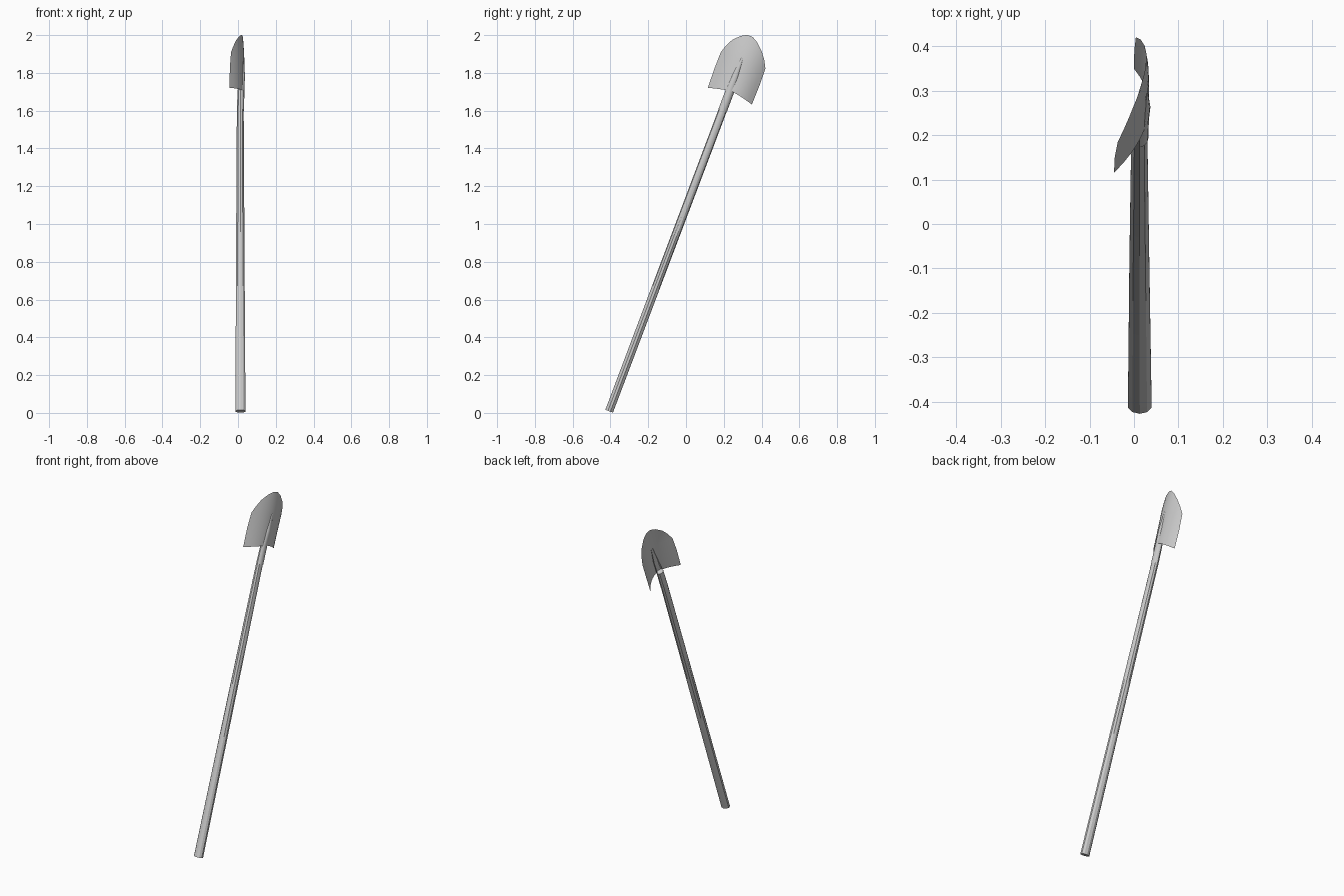
import bpy, math
from mathutils import Vector

if "Cube" in bpy.data.objects:
    bpy.data.objects.remove(bpy.data.objects["Cube"])

# Shovel frame: s runs along the shaft, t across the blade, x is depth
NECK = Vector((0, 0.235, 1.71))
ALONG = Vector((0, 0.353, 0.9356))
ACROSS = Vector((0, 0.9356, -0.353))


def place(x, s, t):
    return NECK + ALONG * s + ACROSS * t + Vector((x, 0, 0))


def loft(name, rows, closed=False, caps=False, smooth=30):
    n = len(rows[0])
    verts = [p for r in rows for p in r]
    faces = []
    for i in range(len(rows) - 1):
        for j in range(n if closed else n - 1):
            k = (j + 1) % n
            faces.append((i * n + j, i * n + k, (i + 1) * n + k, (i + 1) * n + j))
    if caps:
        faces.append(tuple(reversed(range(n))))
        faces.append(tuple(range((len(rows) - 1) * n, len(rows) * n)))
    mesh = bpy.data.meshes.new(name)
    mesh.from_pydata(verts, [], faces)
    obj = bpy.data.objects.new(name, mesh)
    bpy.context.collection.objects.link(obj)
    bpy.context.view_layer.objects.active = obj
    obj.select_set(True)
    bpy.ops.object.shade_smooth_by_angle(angle=math.radians(smooth))
    obj.select_set(False)
    return obj


# Tapered ten-sided wooden handle: (s, centre x, radius x, radius t)
SIDES = 10
rings = []
for s, cx, rx, rt in [(-1.8185, 0.013, 0.028, 0.0215),
                      (-0.9, 0.012, 0.0235, 0.022),
                      (-0.11, 0.012, 0.019, 0.0225),
                      (0.0, 0.014, 0.0165, 0.0225)]:
    rings.append([place(cx + rx * math.cos(a), s, rt * math.sin(a))
                  for a in (2 * math.pi * (j + 0.5) / SIDES for j in range(SIDES))])
loft("handle", rings, closed=True, caps=True)


# Curved blade, slightly tilted about the shaft
def blade_x(s, t):
    flat = 1 - 0.8 * max(s, 0)
    return 0.03 + flat * (0.243 * t - 3.48 * t * t) - 0.06 * max(s - 0.2, 0)


outline = [(-0.032, -0.116, 0.134), (0.08, -0.119, 0.136), (0.17, -0.118, 0.134),
           (0.21, -0.105, 0.113), (0.25, -0.085, 0.083), (0.285, -0.052, 0.045),
           (0.304, -0.02, 0.012)]
COLS = 12
rows = []
for i, (s, left, right) in enumerate(outline):
    row = []
    for j in range(COLS + 1):
        u = j / COLS
        t = left + (right - left) * u
        # bottom edge rises towards the shaft
        sj = s + (0.027 * (1 - abs(2 * u - 1) ** 1.3) if i == 0 else 0)
        row.append(place(blade_x(sj, t), sj, t))
    rows.append(row)
loft("blade", rows, smooth=40)

# Half sleeve on the back of the shaft, fading into the blade
rows = []
for s, cx, rx, rt in [(-0.115, 0.012, 0.0205, 0.0235), (0.0, 0.014, 0.0195, 0.0235),
                      (0.08, 0.023, 0.014, 0.018), (0.18, 0.028, 0.003, 0.006)]:
    rows.append([place(cx + rx * math.cos(a), s, rt * math.sin(a))
                 for a in (math.pi * (j / 6 - 0.5) for j in range(7))])
loft("blade_socket", rows, smooth=40)
